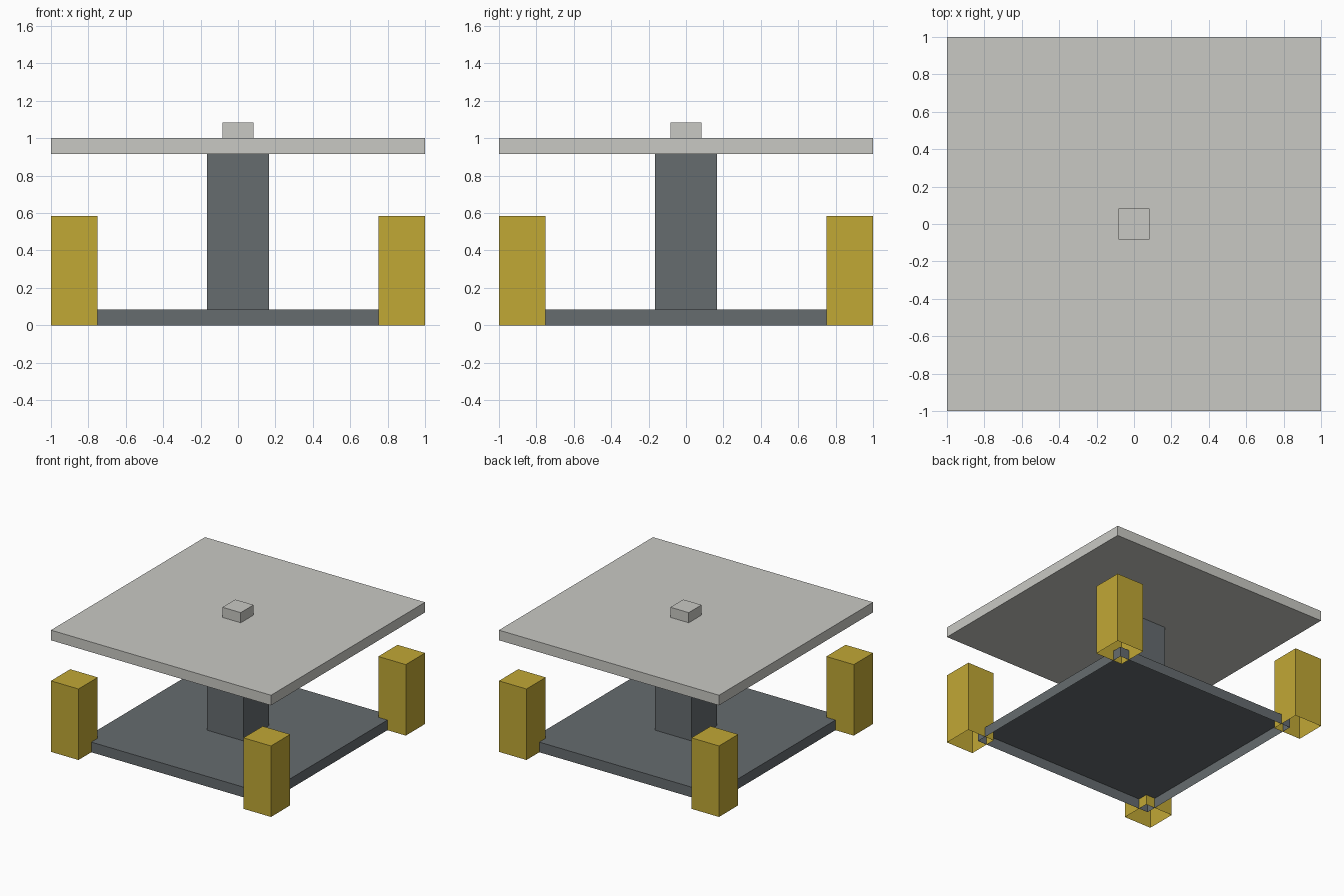
import bpy, bmesh

if "Cube" in bpy.data.objects:
    bpy.data.objects.remove(bpy.data.objects["Cube"])

U = 1 / 12  # model grid unit


def material(name, rgb):
    # sRGB 0-255 to linear
    lin = [((c / 255 + 0.055) / 1.055) ** 2.4 for c in rgb]
    m = bpy.data.materials.new(name)
    m.diffuse_color = (*lin, 1.0)
    m.use_nodes = True
    m.node_tree.nodes["Principled BSDF"].inputs["Base Color"].default_value = m.diffuse_color
    return m


gold = material("gold", (193, 168, 53))
pale = material("pale stone", (201, 201, 196))
slate = material("slate grey", (102, 108, 111))


def box(name, x0, x1, y0, y1, z0, z1, mat, open_bottom=False):
    """Box between limits in grid units, optionally without its underside."""
    bm = bmesh.new()
    bmesh.ops.create_cube(bm, size=1)
    for v in bm.verts:
        v.co = ((x1 if v.co.x > 0 else x0) * U,
                (y1 if v.co.y > 0 else y0) * U,
                (z1 if v.co.z > 0 else z0) * U)
    bm.normal_update()
    if open_bottom:
        under = [f for f in bm.faces if f.normal.z < -0.5]
        bmesh.ops.delete(bm, geom=under, context='FACES')
    me = bpy.data.meshes.new(name)
    bm.to_mesh(me)
    bm.free()
    me.materials.append(mat)
    ob = bpy.data.objects.new(name, me)
    bpy.context.collection.objects.link(ob)
    return ob


# Hollow base slab, open underneath
box("base", -10, 10, -10, 10, 0, 1, slate, open_bottom=True)

# Central column
box("column", -2, 2, -2, 2, 1, 11, slate, open_bottom=True)

# Top slab and small knob
box("top_slab", -12, 12, -12, 12, 11, 12, pale)
box("knob", -1, 1, -1, 1, 12, 13, pale, open_bottom=True)

# Four corner posts, open underneath
for sx, side in ((-1, "left"), (1, "right")):
    for sy, end in ((-1, "front"), (1, "back")):
        xs, ys = sorted((9 * sx, 12 * sx)), sorted((9 * sy, 12 * sy))
        box(f"{end}_{side}_post", *xs, *ys, 0, 7, gold, open_bottom=True)
